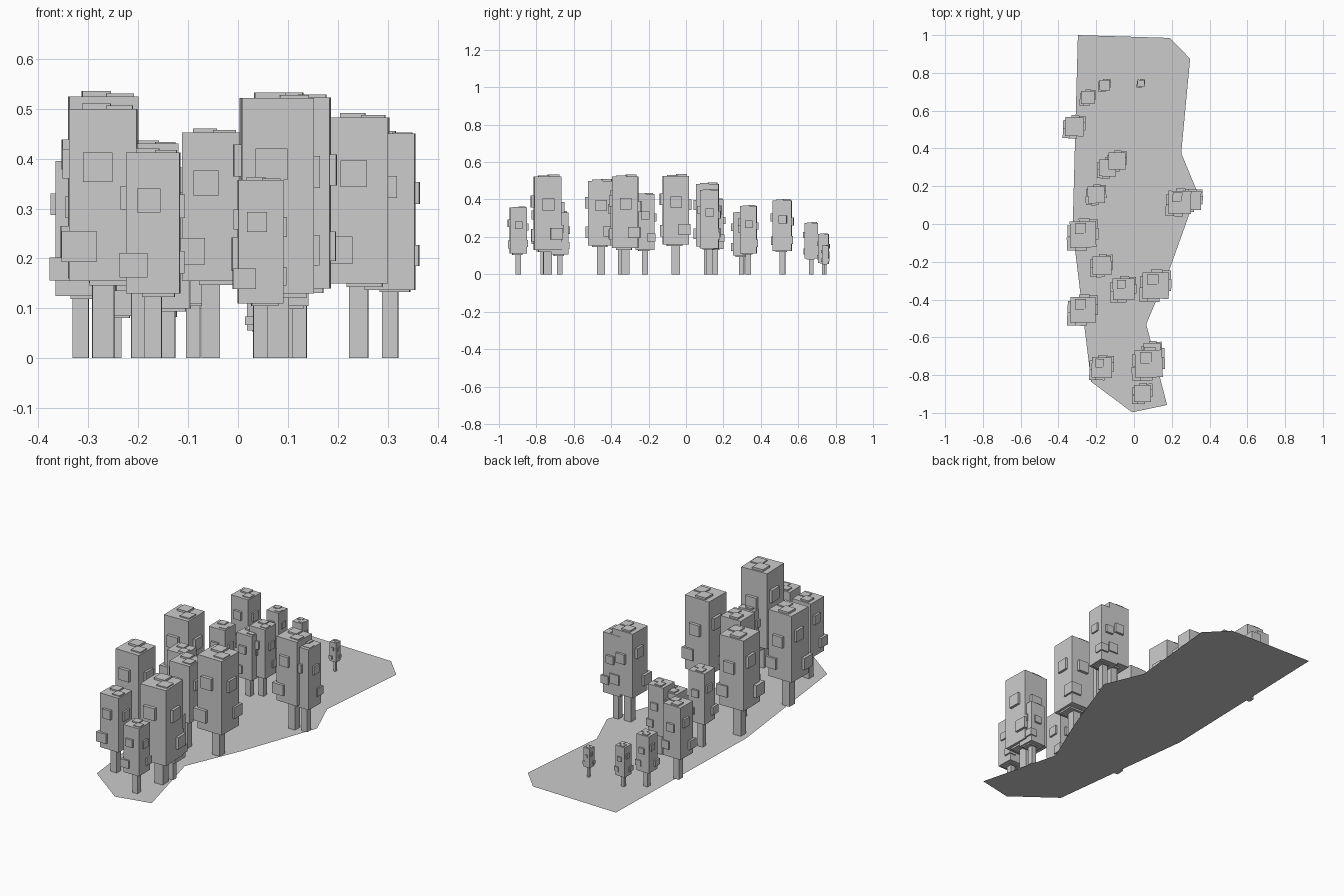
import bpy, bmesh, math, random
from mathutils import Matrix, Vector

random.seed(4)


def finish(bm, name):
    me = bpy.data.meshes.new(name)
    bm.to_mesh(me)
    bm.free()
    ob = bpy.data.objects.new(name, me)
    bpy.context.collection.objects.link(ob)
    return ob


def box(bm, centre, size, rot=0.0):
    m = (Matrix.Translation(Vector(centre)) @ Matrix.Rotation(rot, 4, 'Z')
         @ Matrix.Diagonal((*size, 1)))
    bmesh.ops.create_cube(bm, size=1, matrix=m)


# flat ground sheet
outline = [(-0.297, 1.0), (0.19, 0.985), (0.297, 0.875), (0.25, 0.375),
           (0.335, 0.17), (0.19, -0.235), (0.065, -0.53), (0.175, -0.958),
           (-0.01, -0.997), (-0.227, -0.835), (-0.325, -0.03)]
bm = bmesh.new()
face = bm.faces.new([bm.verts.new((x, y, 0)) for x, y in outline])
face.normal_update()
if face.normal.z < 0:
    face.normal_flip()
finish(bm, "ground_patch")

# leaf clumps, relative to the crown: centre x, y in widths (0.5 = side),
# height fraction, and size in crown widths
CLUMPS = [
    (-0.08, -0.40, 0.66, 0.44, 0.44, 0.44),   # front, upper
    (-0.36, -0.36, 0.20, 0.52, 0.50, 0.46),   # front left, low
    (0.37, 0.02, 0.62, 0.44, 0.44, 0.44),     # right, upper
    (0.36, 0.34, 0.22, 0.44, 0.46, 0.42),     # back right, low
    (-0.38, 0.12, 0.68, 0.44, 0.44, 0.44),    # left, upper
    (0.05, 0.40, 0.58, 0.42, 0.42, 0.42),     # back, middle
    (-0.10, 0.22, 0.96, 0.42, 0.42, 0.36),    # top
    (0.24, -0.14, 0.96, 0.40, 0.40, 0.30),    # top, second
    (0.10, -0.05, 0.05, 0.60, 0.60, 0.40),    # underside
]

# trees: x, y, crown width, crown bottom, crown top
TREES = [
    (0.037, 0.745, 0.037, 0.055, 0.155),
    (-0.155, 0.735, 0.055, 0.06, 0.215),
    (-0.245, 0.67, 0.07, 0.085, 0.275),
    (-0.315, 0.515, 0.10, 0.125, 0.395),
    (-0.14, 0.297, 0.09, 0.10, 0.33),
    (-0.09, 0.333, 0.09, 0.11, 0.365),
    (-0.20, 0.155, 0.09, 0.135, 0.40),
    (-0.27, -0.055, 0.138, 0.16, 0.525),
    (-0.17, -0.22, 0.10, 0.13, 0.43),
    (-0.27, -0.455, 0.135, 0.155, 0.50),
    (-0.055, -0.345, 0.115, 0.155, 0.452),
    (-0.17, -0.76, 0.108, 0.13, 0.412),
    (0.242, 0.115, 0.12, 0.15, 0.483),
    (0.305, 0.125, 0.10, 0.137, 0.45),
    (0.115, -0.325, 0.14, 0.14, 0.523),
    (0.078, -0.74, 0.145, 0.13, 0.522),
    (0.095, -0.675, 0.09, 0.105, 0.33),
    (0.045, -0.897, 0.09, 0.11, 0.357),
]

for i, (x, y, w, z0, z1) in enumerate(TREES, 1):
    turn = math.radians(random.uniform(-2, 2))
    # trunk
    bm = bmesh.new()
    top = z0 + 0.02
    box(bm, (x, y, top / 2), (0.32 * w, 0.32 * w, top), turn)
    finish(bm, f"tree_trunk_{i}")
    # crown block with leaf clumps
    bm = bmesh.new()
    h = z1 - z0
    box(bm, (x, y, (z0 + z1) / 2), (w, w, h), turn)
    for cx, cy, f, sx, sy, sz in CLUMPS:
        box(bm, (x + cx * w, y + cy * w, z0 + f * h),
            (sx * w, sy * w, sz * w), turn)
    finish(bm, f"tree_crown_{i}")
